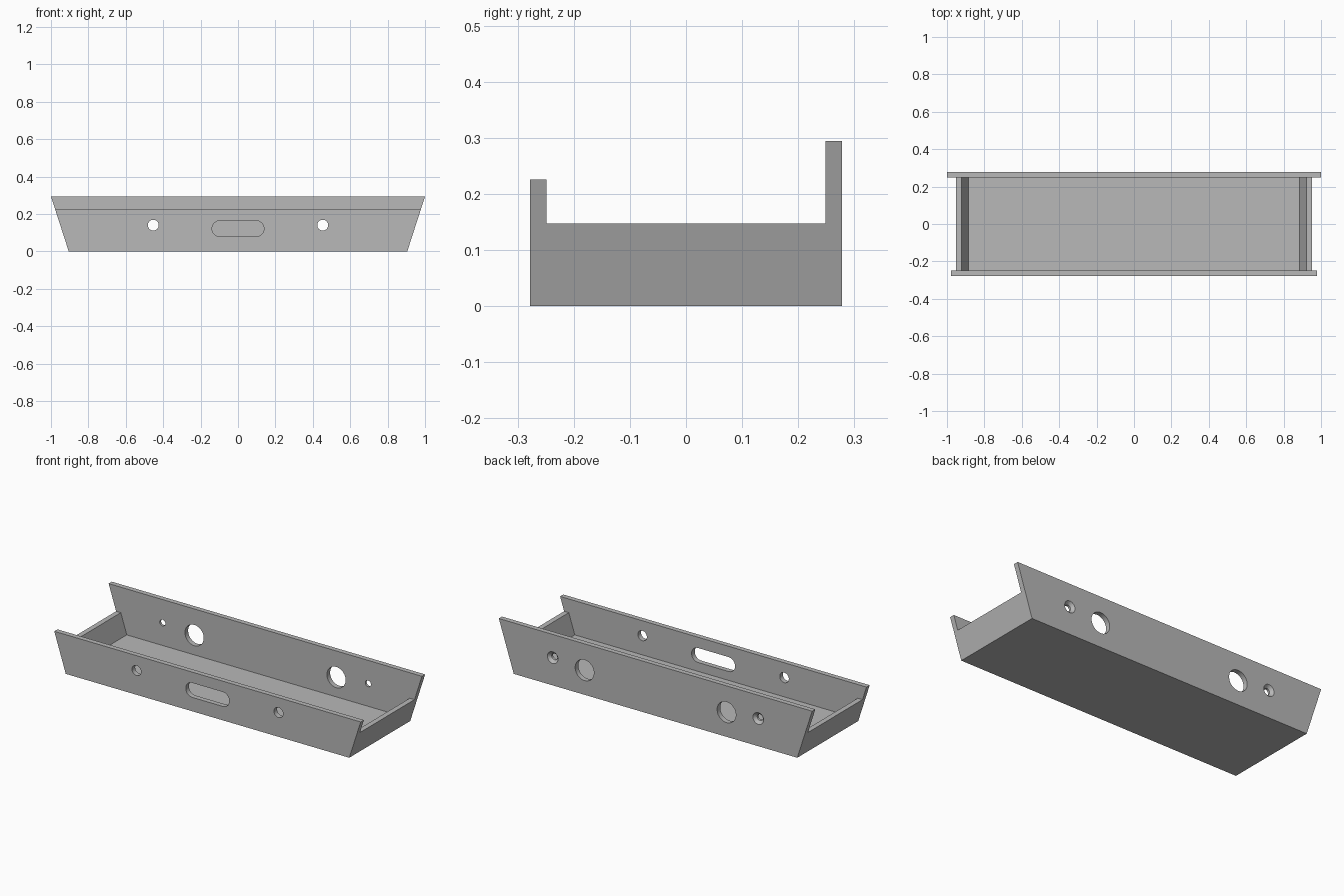
import bpy
import math

cube = bpy.data.objects.get("Cube")
if cube:
    bpy.data.objects.remove(cube, do_unlink=True)

# Main dimensions
BASE_HALF, TOP_HALF = 0.905, 1.0
BACK_Z, FRONT_Z, END_Z = 0.294, 0.226, 0.147
DEPTH, WALL, END_WALL = 0.278, 0.029, 0.03
SLOPE = (TOP_HALF - BASE_HALF) / BACK_Z
INNER = DEPTH - WALL

grey = bpy.data.materials.new("plain grey")
grey.use_nodes = True
colour = (0.48, 0.48, 0.48, 1)
grey.diffuse_color = colour
grey.node_tree.nodes["Principled BSDF"].inputs["Base Color"].default_value = colour


def loft(name, sections):
    """Solid through matching (y, outline in x and z) sections."""
    n = len(sections[0][1])
    verts = [(x, y, z) for y, outline in sections for x, z in outline]
    last = (len(sections) - 1) * n
    faces = [list(range(n)), [last + i for i in reversed(range(n))]]
    for s in range(len(sections) - 1):
        for i in range(n):
            a, b = s * n + i, s * n + (i + 1) % n
            faces.append((a, a + n, b + n, b))
    mesh = bpy.data.meshes.new(name)
    mesh.from_pydata(verts, [], faces)
    mesh.materials.append(grey)
    obj = bpy.data.objects.new(name, mesh)
    bpy.context.collection.objects.link(obj)
    return obj


def trapezoid(z0, z1, inset=0):
    """Outline that follows the sloping ends."""
    a, b = (BASE_HALF + SLOPE * z - inset for z in (z0, z1))
    return [(-a, z0), (a, z0), (b, z1), (-b, z1)]


def slot(x, z, r, half=0, steps=32):
    """Round outline, stretched into a slot when half is given."""
    pts = []
    for i in range(steps):
        t = 2 * math.pi * (i + 0.5) / steps
        pts.append((x + math.copysign(half, math.cos(t)) + r * math.cos(t),
                    z + r * math.sin(t)))
    return pts


tray = loft("tray_body", [(-DEPTH, trapezoid(0, BACK_Z)),
                          (DEPTH, trapezoid(0, BACK_Z))])


def cut(sections):
    cutter = loft("cutter", sections)
    cutter.hide_render = True
    mod = tray.modifiers.new("cut", 'BOOLEAN')
    mod.operation, mod.solver, mod.object = 'DIFFERENCE', 'EXACT', cutter
    bpy.context.view_layer.objects.active = tray
    bpy.ops.object.modifier_apply(modifier=mod.name)
    bpy.data.objects.remove(cutter, do_unlink=True)


def box(z):
    return [(-2, z), (2, z), (2, 1), (-2, 1)]


# Lower the front wall and the two ends, then hollow out the tray
cut([(-1, box(FRONT_Z)), (-INNER + 0.01, box(FRONT_Z))])
cut([(-INNER, box(END_Z)), (INNER, box(END_Z))])
cavity = trapezoid(WALL, END_Z + 0.02, END_WALL)
cut([(-INNER, cavity), (INNER, cavity)])

# Slot in the front wall
opening = slot(0, 0.122, 0.042, 0.097)
cut([(-0.4, opening), (-0.1, opening)])

for side in (-1, 1):
    # Round front hole and large back hole
    small = slot(side * 0.453, 0.14, 0.029)
    cut([(-0.4, small), (-0.1, small)])
    large = slot(side * 0.453, 0.142, 0.06)
    cut([(0.1, large), (0.4, large)])
    # Countersunk screw hole in the back wall
    radii = ((0.1, 0.018), (DEPTH - 0.016, 0.018), (DEPTH + 0.004, 0.038))
    cut([(y, slot(side * 0.656, 0.16, r)) for y, r in radii])

# Smooth hole walls, sharp edges elsewhere
bpy.ops.object.select_all(action='DESELECT')
tray.select_set(True)
bpy.context.view_layer.objects.active = tray
bpy.ops.object.shade_smooth_by_angle(angle=math.radians(30))
